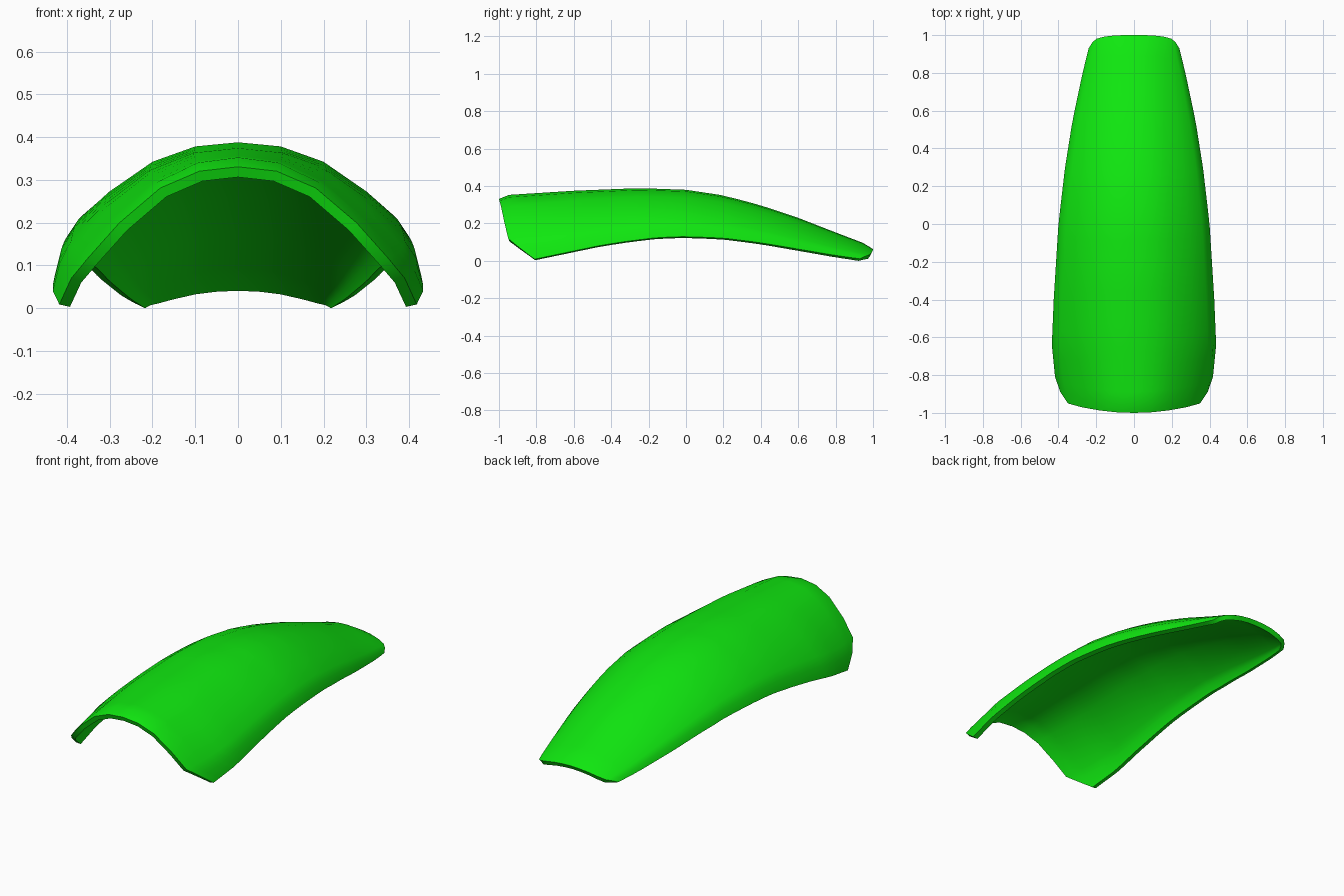
import bpy, bmesh

if "Cube" in bpy.data.objects:
    bpy.data.objects.remove(bpy.data.objects["Cube"])

def lerp(table, v):
    """Linear lookup in a list of (position, value) pairs."""
    for (a, p), (b, q) in zip(table, table[1:]):
        if v <= b:
            return p + (q - p) * max(0, (v - a) / (b - a))
    return table[-1][1]

# Crown height, side edge height and half width along the length
CROWN = [(-1, .336), (-.96, .357), (-.6, .38), (-.25, .394), (0, .385), (.2, .355),
         (.4, .302), (.6, .235), (.8, .157), (.96, .096), (1, .068)]
EDGE = [(-1, .0), (-.81, .014), (-.6, .058), (-.45, .089), (-.3, .112), (-.15, .13), (0, .135),
        (.2, .127), (.4, .102), (.6, .068), (.8, .034), (.93, .016), (1, .014)]
WIDTH = [(-1, .375), (-.9, .402), (-.81, .418), (-.64, .435), (-.4, .425), (0, .40),
         (.3, .365), (.55, .325), (.8, .272), (.93, .24), (1, .215)]
# Half cross-section: (width fraction, drop fraction, front end y, back end y)
SECTION = [(0, 0, -1, 1), (.24, .035, -.997, 1), (.48, .165, -.987, .998),
           (.724, .42, -.97, .992), (.9, .66, -.95, .98), (.966, .81, -.89, .96),
           (1, 1, -.81, .93)]
ROWS = 26

green = bpy.data.materials.new("bright green")
green.diffuse_color = (.005, .8, .005, 1)
green.use_nodes = True
green.node_tree.nodes["Principled BSDF"].inputs["Base Color"].default_value = green.diffuse_color

# Outer skin of the shell as a grid with rounded ends
bm = bmesh.new()
columns = [(-1, s) for s in SECTION[:0:-1]] + [(1, s) for s in SECTION]
grid = []
for side, (fx, drop, y0, y1) in columns:
    col = []
    for r in range(ROWS + 1):
        t = r / ROWS
        t = .65 * t + .35 * t * t * (3 - 2 * t)      # closer rows at both ends
        y = y0 + (y1 - y0) * t
        top = lerp(CROWN, y)
        z = top - drop * (top - lerp(EDGE, y))
        col.append(bm.verts.new((side * fx * lerp(WIDTH, y), y, z)))
    grid.append(col)
for a, b in zip(grid, grid[1:]):
    for r in range(ROWS):
        bm.faces.new((a[r], b[r], b[r + 1], a[r + 1]))

mesh = bpy.data.meshes.new("curved_shell")
bm.to_mesh(mesh)
bm.free()
shell = bpy.data.objects.new("curved_shell", mesh)
bpy.context.collection.objects.link(shell)
mesh.materials.append(green)

# Wall thickness, grown inwards
wall = shell.modifiers.new("wall", 'SOLIDIFY')
wall.thickness = .026
wall.offset = -1
bpy.context.view_layer.objects.active = shell
shell.select_set(True)
bpy.ops.object.modifier_apply(modifier="wall")
bpy.ops.object.shade_smooth_by_angle(angle=.7)

# Rest on the ground
low = min(v.co.z for v in mesh.vertices)
for v in mesh.vertices:
    v.co.z -= low
